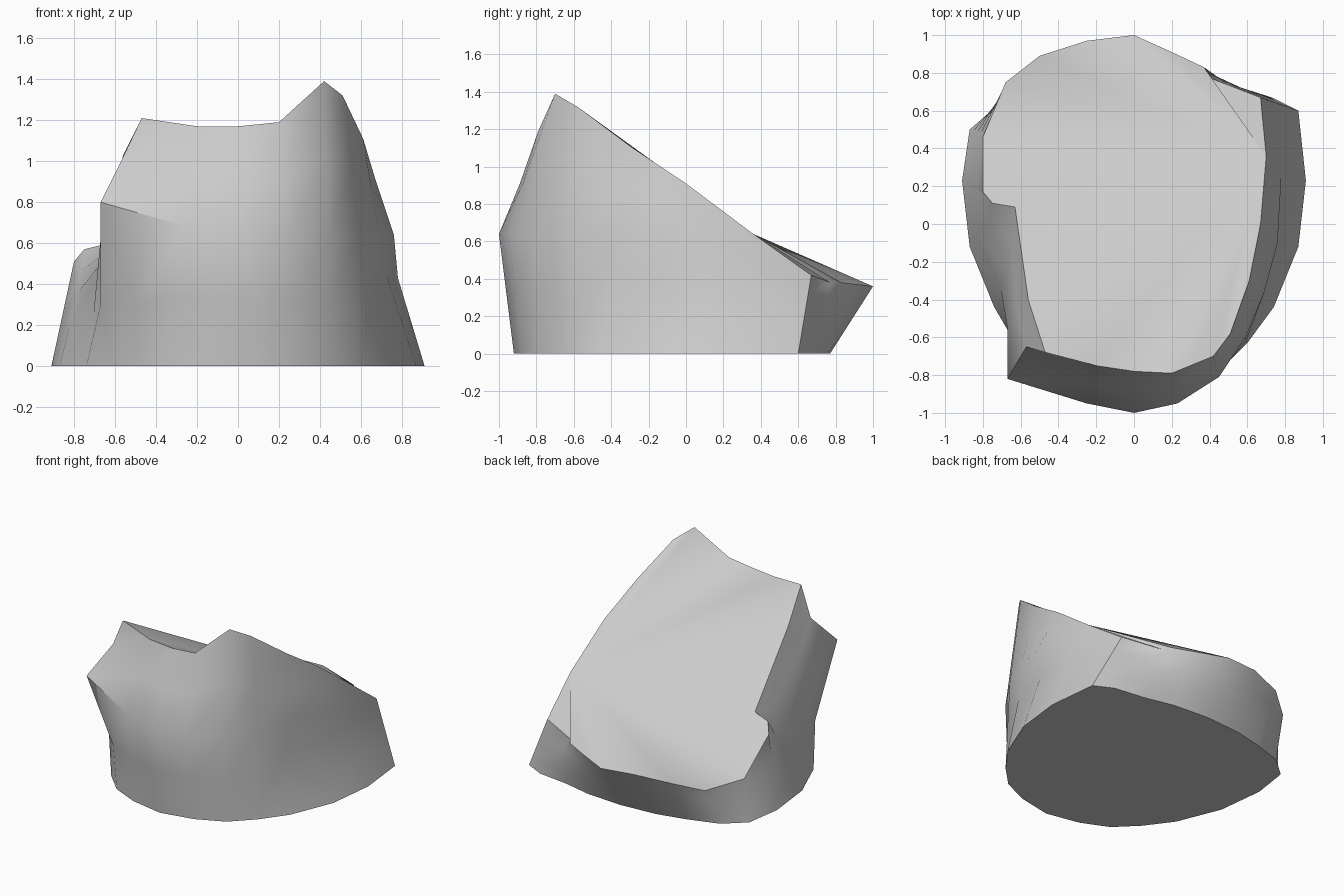
import bpy, math

if "Cube" in bpy.data.objects:
    bpy.data.objects.remove(bpy.data.objects["Cube"])

# Right half of the footprint, front to back; the left half mirrors it
half = [(0, -.92), (.25, -.87), (.45, -.78), (.6, -.63), (.74, -.44), (.87, -.12),
        (.91, .23), (.87, .6), (.73, .67), (.5, .70), (.28, .75), (0, .77)]
base = [(x, y, 0) for x, y in half] + [(-x, y, 0) for x, y in half[-2:0:-1]]
base[14], base[15] = (-.72, .63, 0), (-.87, .5, 0)   # left rear is tucked in
n = len(base)

# Rim of the slanted cut, counter-clockwise from the front
rim = [(0, -.78, 1.17), (.2, -.79, 1.19), (.42, -.7, 1.39), (.51, -.58, 1.32),
       (.61, -.3, 1.11), (.67, 0, .91), (.70, .36, .64), (.67, .67, .42),
       (.41, .77, .38), (.37, .83, .38), (.2, .91, .37), (0, 1, .36),
       (-.25, .97, .37), (-.5, .89, .34), (-.68, .75, .28), (-.8, .46, .29),
       (-.8, .17, .51), (-.75, .11, .57), (-.63, .09, .6), (-.56, -.4, 1.03),
       (-.47, -.68, 1.21), (-.2, -.75, 1.17)]

# Bulges and dents where the sides leave the straight wall
bulge = {0: (0, -1, .64), 1: (.23, -.95, .64), 2: (.45, -.81, .62), 3: (.59, -.6, .64),
         4: (.69, -.36, .64), 5: (.76, -.1, .64), 6: (.78, .25, .43),
         17: (-.78, 0, .36), 18: (-.67, -.25, .5), 19: (-.67, -.55, .62),
         20: (-.67, -.82, .8), 21: (-.25, -.95, .68)}
low_dent = {4: (.66, -.42, .43), 5: (.73, -.11, .43),
            19: (-.67, -.56, .3), 20: (-.5, -.75, .3)}
high_dent = {20: (-.57, -.65, 1.0)}


def between(lower, upper, special):
    """Ring halfway between two rings, with a few points moved."""
    return [special.get(i) or tuple((a + b) / 2 for a, b in zip(lower[i], upper[i]))
            for i in range(n)]


middle = between(base, rim, bulge)
rings = [base, between(base, middle, low_dent), middle,
         between(middle, rim, high_dent), rim]

# Rock: side bands, flat base, and the cut face fanned from its right shoulder
faces = [(r * n + i, r * n + (i + 1) % n, (r + 1) * n + (i + 1) % n, (r + 1) * n + i)
         for r in range(4) for i in range(n)]
faces.append(tuple(range(n - 1, -1, -1)))
top, hub = 4 * n, 6
cut_start = len(faces)
faces += [(top + hub, top + (hub + k) % n, top + (hub + k + 1) % n)
          for k in range(1, n - 1)]
mesh = bpy.data.meshes.new("cut_rock")
mesh.from_pydata([p for ring in rings for p in ring], [], faces)
mesh.update()
rock = bpy.data.objects.new("cut_rock", mesh)
bpy.context.collection.objects.link(rock)

# Smooth sides with crisp rims
bpy.context.view_layer.objects.active = rock
rock.select_set(True)
bpy.ops.object.shade_smooth_by_angle(angle=math.radians(45))
